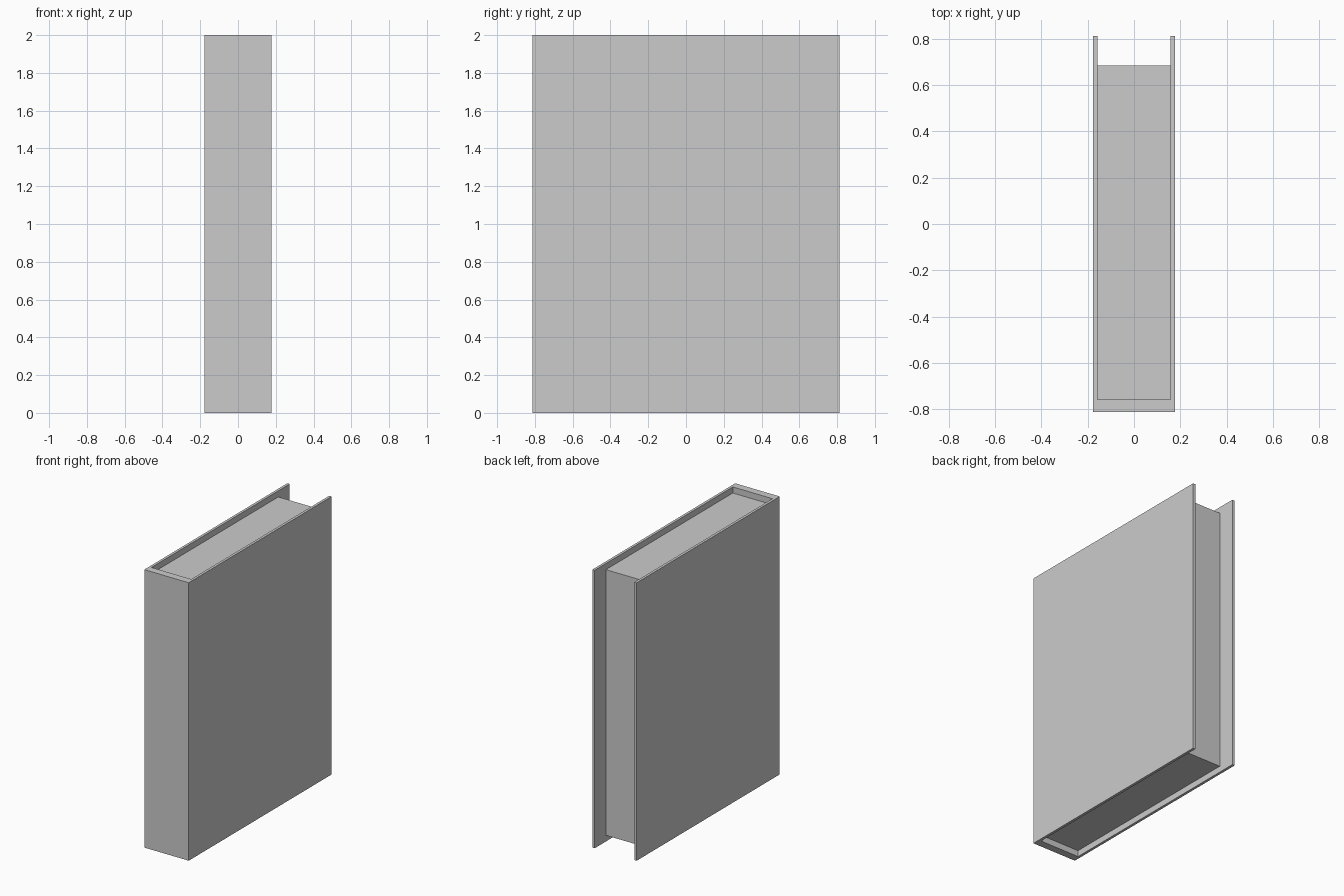
import bpy, bmesh

if "Cube" in bpy.data.objects:
    bpy.data.objects.remove(bpy.data.objects["Cube"])

W, D, H = 0.177, 0.813, 2.0      # half width, half depth, height
IN, SPINE = 0.158, -0.758        # inner half width, inner spine plane


def extrude_profile(name, points, z0, z1):
    bm = bmesh.new()
    face = bm.faces.new([bm.verts.new((x, y, z0)) for x, y in points])
    geom = bmesh.ops.extrude_face_region(bm, geom=[face])["geom"]
    top = [g for g in geom if isinstance(g, bmesh.types.BMVert)]
    bmesh.ops.translate(bm, verts=top, vec=(0, 0, z1 - z0))
    bmesh.ops.recalc_face_normals(bm, faces=bm.faces)
    mesh = bpy.data.meshes.new(name)
    bm.to_mesh(mesh)
    bm.free()
    obj = bpy.data.objects.new(name, mesh)
    bpy.context.collection.objects.link(obj)
    return obj


# Cover: U-shaped section with a thick spine at the front
half = [(W, -D), (W, D), (IN, D), (IN, SPINE)]
extrude_profile("cover", half + [(-x, y) for x, y in reversed(half)], 0, H)

# Page block, set back from the cover's top, bottom and open edge
extrude_profile("pages", [(-IN, SPINE), (IN, SPINE), (IN, 0.685), (-IN, 0.685)],
                0.044, H - 0.044)
